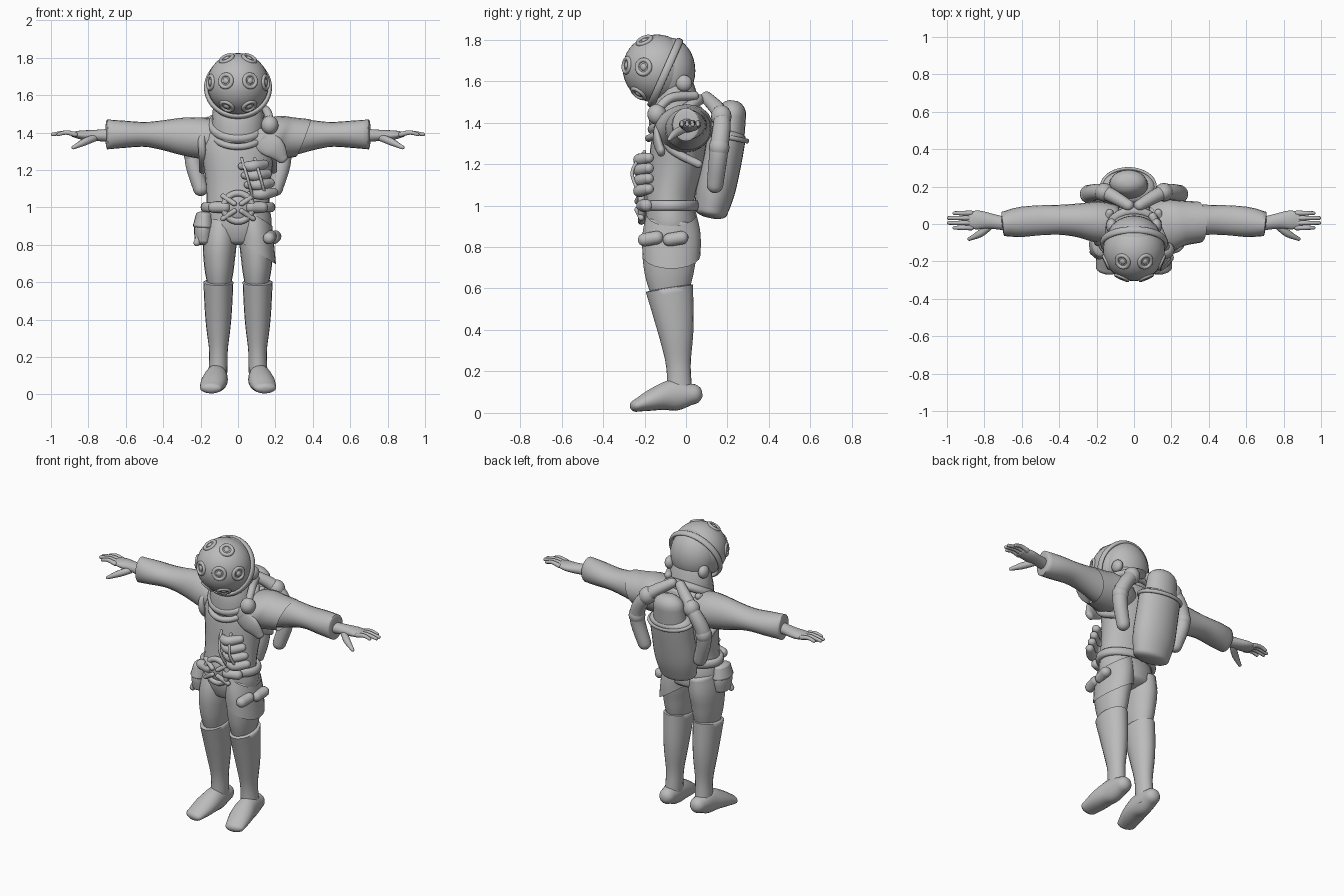
import bpy, bmesh
from math import sin, cos, pi
from mathutils import Vector

if "Cube" in bpy.data.objects:
    bpy.data.objects.remove(bpy.data.objects["Cube"])

grey = bpy.data.materials.new("plain grey")
grey.use_nodes = True
grey.diffuse_color = (.5, .5, .5, 1)
grey.node_tree.nodes["Principled BSDF"].inputs["Base Color"].default_value = grey.diffuse_color
SIDES = (1, -1)


def dress(part, name):
    part.name = part.data.name = name
    part.data.materials.append(grey)
    for face in part.data.polygons:
        face.use_smooth = True
    part.data.set_sharp_from_angle(angle=pi / 3)


def blend(keys, t):
    """Smooth curve through evenly spaced keys."""
    last = len(keys) - 1
    if last == 0:
        return keys[0]
    i = min(int(t * last), last - 1)
    f = t * last - i
    a, b, c, d = keys[max(i - 1, 0)], keys[i], keys[i + 1], keys[min(i + 2, last)]
    return (b + (c - a) * (f / 2) + (a * 2 - b * 5 + c * 4 - d) * (f * f / 2)
            + (b * 3 - a - c * 3 + d) * (f ** 3 / 2))


def limb(name, path, wide, deep=None, mirror=1, cap=1, slant=Vector(), steps=16, sides=20):
    """Elliptical tube along a path; cap is the roundness of the ends, None leaves them open."""
    deep = deep or wide
    path = [Vector((x * mirror, y, z)) for x, y, z in path]
    centres = [blend(path, i / steps) for i in range(steps + 1)]
    bm = bmesh.new()
    loops = []
    across = None

    def add_loop(centre, along, u, v, size, where):
        loop = []
        for k in range(sides):
            angle = 2 * pi * k / sides
            offset = (u * cos(angle) * blend(wide, where) + v * sin(angle) * blend(deep, where)) * size
            loop.append(bm.verts.new(centre + offset + along * slant.dot(offset)))
        loops.append(loop)

    for i, centre in enumerate(centres):
        where = i / steps
        along = (centres[min(i + 1, steps)] - centres[max(i - 1, 0)]).normalized()
        if across is None:
            across = Vector((0, 1, 0)) if abs(along.x) > .7 else Vector((1, 0, 0))
        across = (across - along * across.dot(along)).normalized()
        other = along.cross(across)
        reach = min(blend(wide, where), blend(deep, where)) * (cap or 0)
        dome = [pi * k / 10 for k in range(1, 5)]
        if i == 0 and cap:
            for angle in reversed(dome):
                add_loop(centre - along * reach * sin(angle), along, across, other, cos(angle), where)
        add_loop(centre, along, across, other, 1, where)
        if i == steps and cap:
            for angle in dome:
                add_loop(centre + along * reach * sin(angle), along, across, other, cos(angle), where)

    for one, two in zip(loops, loops[1:]):
        for k in range(sides):
            bm.faces.new((one[k], one[k - 1], two[k - 1], two[k]))
    if cap:
        bm.faces.new(loops[0])
        bm.faces.new(loops[-1])
    bmesh.ops.recalc_face_normals(bm, faces=bm.faces)
    mesh = bpy.data.meshes.new(name)
    bm.to_mesh(mesh)
    bm.free()
    part = bpy.data.objects.new(name, mesh)
    bpy.context.collection.objects.link(part)
    dress(part, name)


def ball(name, centre, size, segments=24):
    bpy.ops.mesh.primitive_uv_sphere_add(segments=segments, ring_count=segments // 2,
                                         radius=1, location=centre)
    bpy.context.object.scale = size
    dress(bpy.context.object, name)


def hoop(name, centre, facing, radius, thickness, stretch=(1, 1, 1)):
    turn = Vector(facing).to_track_quat("Z", "Y").to_euler()
    bpy.ops.mesh.primitive_torus_add(major_segments=40, minor_segments=10, location=centre,
                                     rotation=turn, major_radius=radius, minor_radius=thickness)
    bpy.context.object.scale = stretch
    dress(bpy.context.object, name)


# Helmet with tilted rim, back of head and neck
dome_centre = Vector((0, -.14, 1.66))
ball("helmet_dome", dome_centre, [.165] * 3, 40)
hoop("helmet_rim", (0, -.1, 1.64), (0, -.9, .4), .17, .012, (1, 1, 1.6))
ball("helmet_back", (0, -.08, 1.65), (.145, .125, .16), 32)
limb("neck", [(0, -.07, 1.34), (0, -.05, 1.5), (0, -.07, 1.64)], [.13, .14, .13, .1], [.11, .12, .1, .08],
     cap=.2)
hoop("collar", (0, -.045, 1.44), (0, -.5, .8), .135, .026)
hoop("neckline", (0, -.07, 1.385), (0, -.5, .9), .125, .018)

# Portholes
for side in SIDES:
    for x, y, z in ((.4, -.4, .9), (.4, -.9, .1), (.9, -.4, .05), (.4, -.6, -.8)):
        aim = Vector((x * side, y, z)).normalized()
        hoop("porthole_frame", dome_centre + aim * .16, aim, .034, .011)
        ball("porthole_glass", dome_centre + aim * .15, [.022] * 3, 16)
    ball("ear_knob", (.12 * side, -.01, 1.59), (.03, .04, .04), 16)

# Torso
limb("torso", [(0, -.06, .84), (0, -.08, 1), (0, -.05, 1.2), (0, -.01, 1.46)],
     [.15, .18, .17, .17, .18, .2, .16], [.12, .13, .12, .12, .13, .13, .09], cap=.3, sides=28)

for side in SIDES:
    # Sleeve, hand, fingers and thumb
    limb("sleeve", [(.1, 0, 1.36), (.3, .02, 1.38), (.5, .02, 1.39), (.7, 0, 1.39)],
         [.1, .11, .09, .08, .08, .08, .065], [.1, .11, .1, .08, .066, .073, .08], side, cap=.1)
    limb("hand", [(.68, 0, 1.385), (.8, .02, 1.385), (.88, .02, 1.39)],
         [.035, .04, .05, .045], [.035, .03, .025, .015], side)
    for i in range(4):
        y = .026 * i - .02
        tip = .99 if i in (1, 2) else .96
        limb("finger", [(.87, y, 1.39), (.92, y, 1.4), (tip, y, 1.39)], [.014, .01], None, side,
             steps=6, sides=10)
    limb("thumb", [(.77, -.01, 1.37), (.82, -.05, 1.35), (.88, -.08, 1.32)], [.02, .02, .01],
         None, side, steps=6, sides=10)

    # Thigh, boot and foot
    limb("thigh", [(.09, -.06, .92), (.1, -.08, .75), (.1, -.08, .57)],
         [.08, .09, .08, .06], [.12, .135, .12, .09], side, cap=.1)
    limb("boot", [(.105, -.08, .6), (.105, -.05, .4), (.105, -.035, .2), (.11, -.03, .06)],
         [.08, .075, .065, .05, .05, .05], [.115, .1, .08, .06, .06, .07], side, cap=.1)
    limb("foot", [(.11, .03, .09), (.12, -.1, .08), (.145, -.24, .035)],
         [.05, .06, .07, .06], [.05, .075, .055, .03], side)

    # Padded harness tubes from the tank top down both sides
    harness = [(.03, .1, 1.52), (.16, .17, 1.43), (.24, .16, 1.28), (.2, .14, 1.1)]
    limb("harness_tube", harness, [.03, .04, .045, .04], None, side)
    for x, y, z in harness[1:3]:
        ball("harness_pad", (x * side, y, z), (.05, .05, .055), 16)
    limb("harness_strap", [(.13, .06, 1.46), (.19, -.08, 1.38), (.19, -.08, 1.28), (.19, .06, 1.2)],
         [.02], None, side)

# Cape, air valve and hose on the left shoulder
limb("shoulder_cape", [(.1, -.03, 1.38), (.22, 0, 1.37), (.35, .01, 1.37)],
     [.13, .14, .12, .11], [.1, .12, .11, .1], cap=None, slant=Vector((0, 0, .4)))
limb("cape_point", [(.1, -.13, 1.37), (.19, -.14, 1.32), (.24, -.12, 1.26)],
     [.02], [.06, .06, .03])
ball("air_valve", (.17, -.14, 1.44), (.046, .046, .05))
limb("valve_hose", [(.17, -.13, 1.47), (.15, -.07, 1.52), (.1, .04, 1.53)], [.022])

# Tank on the back
limb("tank_body", [(-.03, .12, .97), (-.03, .2, 1.34)], [.12, .14, .14, .14], [.08, .095, .095, .09], cap=.4,
     sides=28)
limb("tank_dome", [(-.03, .2, 1.3), (-.03, .22, 1.44)], [.11, .1], [.08, .07])
hoop("tank_band", (-.03, .2, 1.33), (0, .2, 1), .14, .012, (1, .7, 1))

# Belt and round buckle
hoop("belt", (0, -.075, 1), (0, 0, 1), .18, .02, (1, .7, 1.3))
ball("buckle_plate", (0, -.2, 1), (.075, .03, .075))
hoop("buckle_ring", (0, -.215, 1), (0, -1, 0), .075, .018)
for side in SIDES:
    for up in SIDES:
        limb("buckle_claw", [(.02 * side, -.235, 1 + .02 * up), (.08 * side, -.215, 1 + .06 * up)],
             [.014])
    limb("buckle_side", [(.07, -.21, 1), (.13, -.19, 1)], [.03], None, side)

# Chest rolls with holding straps
for i in range(4):
    x, z = .08 + .016 * i, 1.22 - .05 * i
    limb("chest_roll", [(x - .06, -.2, z), (x, -.225, z), (x + .06, -.18, z + .01)], [.02, .03, .025])
for x in (.02, .09):
    limb("chest_strap", [(x, -.2, 1.26), (x + .03, -.26, 1.16), (x + .06, -.22, 1.05)], [.008])

# Hip pouch on the right
limb("hip_pouch", [(-.185, -.11, .82), (-.185, -.11, .95)], [.045, .05, .04], [.065, .075, .06], cap=.5)
limb("pouch_flap", [(-.185, -.11, .9), (-.18, -.11, .96)], [.056, .045], [.08, .065], cap=.4)
limb("pouch_tail", [(-.2, -.14, .86), (-.22, -.15, .81)], [.018])

# Skirt flap and hip rolls on the left
limb("skirt_flap", [(.09, -.07, .96), (.1, -.07, .76)], [.09, .1], [.12, .14, .14], cap=None,
     slant=Vector((.7, 0, 0)))
for y in (-.17, -.05):
    limb("hip_roll", [(.2 + y / 5, y - .03, .835), (.21 + y / 5, y + .03, .845)], [.032])
